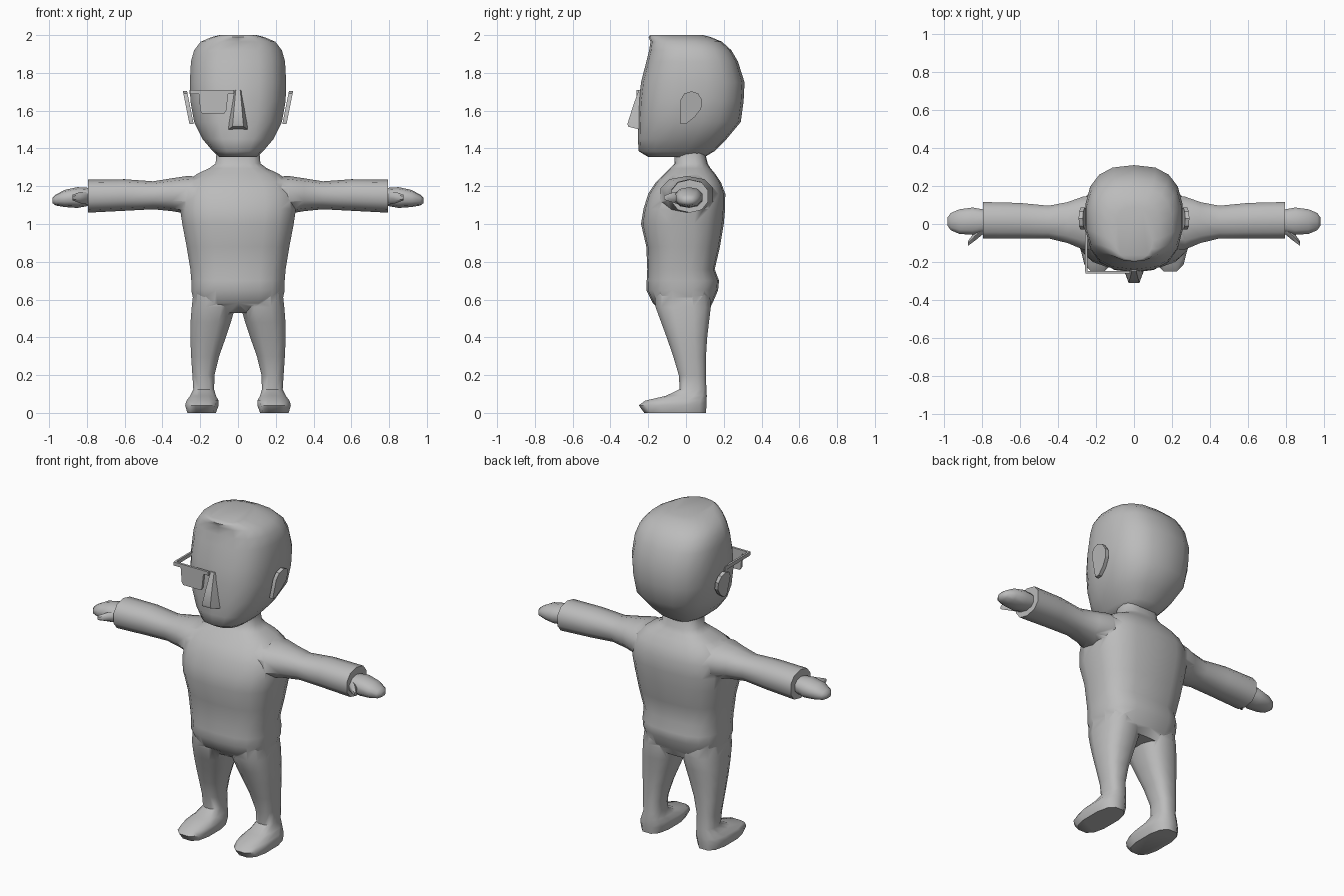
import bpy, bmesh, math
from mathutils import Vector

if "Cube" in bpy.data.objects:
    bpy.data.objects.remove(bpy.data.objects["Cube"])

grey = bpy.data.materials.new("plain grey")
grey.diffuse_color = (0.5, 0.5, 0.5, 1)
grey.use_nodes = True
grey.node_tree.nodes["Principled BSDF"].inputs["Base Color"].default_value = grey.diffuse_color


def finish(name, bm, angle=55):
    bmesh.ops.recalc_face_normals(bm, faces=bm.faces)
    me = bpy.data.meshes.new(name)
    bm.to_mesh(me)
    bm.free()
    ob = bpy.data.objects.new(name, me)
    bpy.context.collection.objects.link(ob)
    me.materials.append(grey)
    smooth(ob, angle)
    return ob


def smooth(ob, angle):
    bpy.ops.object.select_all(action='DESELECT')
    ob.select_set(True)
    bpy.context.view_layer.objects.active = ob
    bpy.ops.object.shade_smooth_by_angle(angle=math.radians(angle))


def loft(name, rings, axis='z', n=16, p=2.5, side=1, angle=55):
    """Rings are (position, u0, u1, v0, v1): along z u=x, v=y; along x u=y, v=z."""
    bm = bmesh.new()
    loops = []
    for t, u0, u1, v0, v1 in rings:
        loop = []
        for i in range(n):
            a = 2 * math.pi * (i + 0.5) / n
            c, s = math.cos(a), math.sin(a)
            u = (u0 + u1) / 2 + (u1 - u0) / 2 * math.copysign(abs(c) ** (2 / p), c)
            v = (v0 + v1) / 2 + (v1 - v0) / 2 * math.copysign(abs(s) ** (2 / p), s)
            co = (u, v, t) if axis == 'z' else (t, u, v)
            loop.append(bm.verts.new((co[0] * side, co[1], co[2])))
        loops.append(loop)
    for a, b in zip(loops, loops[1:]):
        for i in range(n):
            j = (i + 1) % n
            bm.faces.new((a[i], a[j], b[j], b[i]))
    bm.faces.new(loops[0])
    bm.faces.new(loops[-1])
    return finish(name, bm, angle)


def plate(name, pts, depth):
    """Flat outline pushed out along a vector."""
    bm = bmesh.new()
    face = bm.faces.new([bm.verts.new(p) for p in pts])
    new = bmesh.ops.extrude_face_region(bm, geom=[face])['geom']
    bmesh.ops.translate(bm, verts=[v for v in new if isinstance(v, bmesh.types.BMVert)],
                        vec=Vector(depth))
    # keep the starting face as the closed back
    if not face.is_valid:
        bm.faces.new([v for v in bm.verts][:len(pts)])
    return finish(name, bm, 30)


def sym(rows):
    return [(z, -w, w, f, b) for z, w, f, b in rows]


# head: height, half width, front, back
loft("head", sym([
    (1.355, .10, -.20, .10), (1.385, .135, -.25, .15), (1.45, .19, -.255, .215),
    (1.54, .235, -.255, .29), (1.65, .255, -.25, .305), (1.75, .258, -.238, .31),
    (1.86, .252, -.21, .275), (1.92, .235, -.195, .24), (1.965, .20, -.188, .19),
    (1.99, .14, -.198, .13), (2.0, .10, -.19, .09)]), n=18, p=2.6)

# torso with neck
body = loft("body", sym([
    (.53, .20, -.12, .115), (.58, .235, -.175, .14), (.65, .25, -.21, .17),
    (.70, .25, -.208, .175), (.76, .255, -.205, .152), (.88, .275, -.21, .18),
    (1.0, .298, -.238, .2), (1.08, .31, -.225, .207), (1.16, .305, -.20, .208),
    (1.22, .275, -.16, .185), (1.265, .22, -.115, .155), (1.295, .155, -.085, .13),
    (1.32, .12, -.06, .115), (1.38, .115, -.06, .10)]), n=18, p=2.8)

parts = []
for s in (1, -1):
    # leg and foot
    parts.append(loft("leg", [
        (0, .115, .27, -.225, .11), (.04, .10, .282, -.255, .113),
        (.065, .10, .275, -.22, .113), (.09, .115, .255, -.11, .113),
        (.125, .125, .238, -.035, .11), (.2, .123, .243, -.04, .107),
        (.3, .098, .25, -.07, .108), (.4, .062, .255, -.105, .115),
        (.48, .035, .254, -.135, .125), (.56, .012, .248, -.165, .135),
        (.63, .02, .24, -.17, .13)], n=12, p=2.7, side=s))
    # arm with sleeve
    parts.append(loft("arm", [
        (.18, -.14, .15, 1.06, 1.25), (.27, -.14, .15, 1.055, 1.254),
        (.35, -.105, .12, 1.068, 1.242), (.45, -.08, .10, 1.078, 1.226),
        (.6, -.08, .115, 1.07, 1.237), (.795, -.08, .12, 1.06, 1.235)],
        axis='x', n=10, p=2.3, side=s))

# fuse limbs to the torso
for part in parts:
    mod = body.modifiers.new("join", 'BOOLEAN')
    mod.operation, mod.solver, mod.object = 'UNION', 'EXACT', part
dg = bpy.context.evaluated_depsgraph_get()
fused = bpy.data.meshes.new_from_object(body.evaluated_get(dg))
body.modifiers.clear()
body.data = fused
for part in parts:
    bpy.data.objects.remove(part)
smooth(body, 60)

for s, label in ((1, "left"), (-1, "right")):
    # hand and thumb
    loft(label + "_hand", [
        (.77, -.04, .075, 1.10, 1.19), (.85, -.06, .09, 1.085, 1.195),
        (.92, -.055, .08, 1.09, 1.18), (.965, -.035, .06, 1.098, 1.155),
        (.982, -.01, .035, 1.11, 1.14)], axis='x', n=10, p=2.3, side=s, angle=70)
    loft(label + "_thumb", [
        (.78, -.045, .01, 1.10, 1.17), (.835, -.09, -.03, 1.11, 1.17),
        (.875, -.118, -.09, 1.125, 1.155)], axis='x', n=6, p=2, side=s)
    # ear: teardrop plate
    ear = [(-.03, 1.53), (0, 1.53), (.045, 1.565), (.08, 1.61), (.086, 1.655),
           (.065, 1.69), (.03, 1.703), (-.01, 1.69), (-.03, 1.655)]
    plate(label + "_ear", [(s * (.235 + .2 * (z - 1.53)), y, z) for y, z in ear],
          (s * .022, 0, 0))

# nose: narrow bridge widening to the tip
bm = bmesh.new()
rows = [(1.71, .012, -.25), (1.62, .02, -.282), (1.53, .028, -.31), (1.515, .03, -.305)]
rings = [[bm.verts.new(c) for c in ((-w * 2, -.225, z - (.02 if i == 3 else 0)), (-w, y, z),
                                    (w, y, z), (w * 2, -.225, z - (.02 if i == 3 else 0)))]
         for i, (z, w, y) in enumerate(rows)]
for a, b in zip(rings, rings[1:]):
    for i in range(4):
        j = (i + 1) % 4
        bm.faces.new((a[i], a[j], b[j], b[i]))
bm.faces.new(rings[0])
bm.faces.new(rings[-1])
finish("nose", bm, 50)

# eyewear on one side: browbar with lens, and temple arm
plate("eyeglass_lens", [(x, -.262, z) for x, z in (
    (-.255, 1.71), (-.02, 1.71), (-.02, 1.688), (-.052, 1.688), (-.062, 1.60),
    (-.072, 1.585), (-.19, 1.585), (-.20, 1.60), (-.207, 1.688), (-.255, 1.688))],
    (0, .014, 0))
plate("eyeglass_temple", [(-.257, y, z) for y, z in (
    (-.25, 1.688), (-.01, 1.688), (-.01, 1.71), (-.25, 1.71))], (.012, 0, 0))
